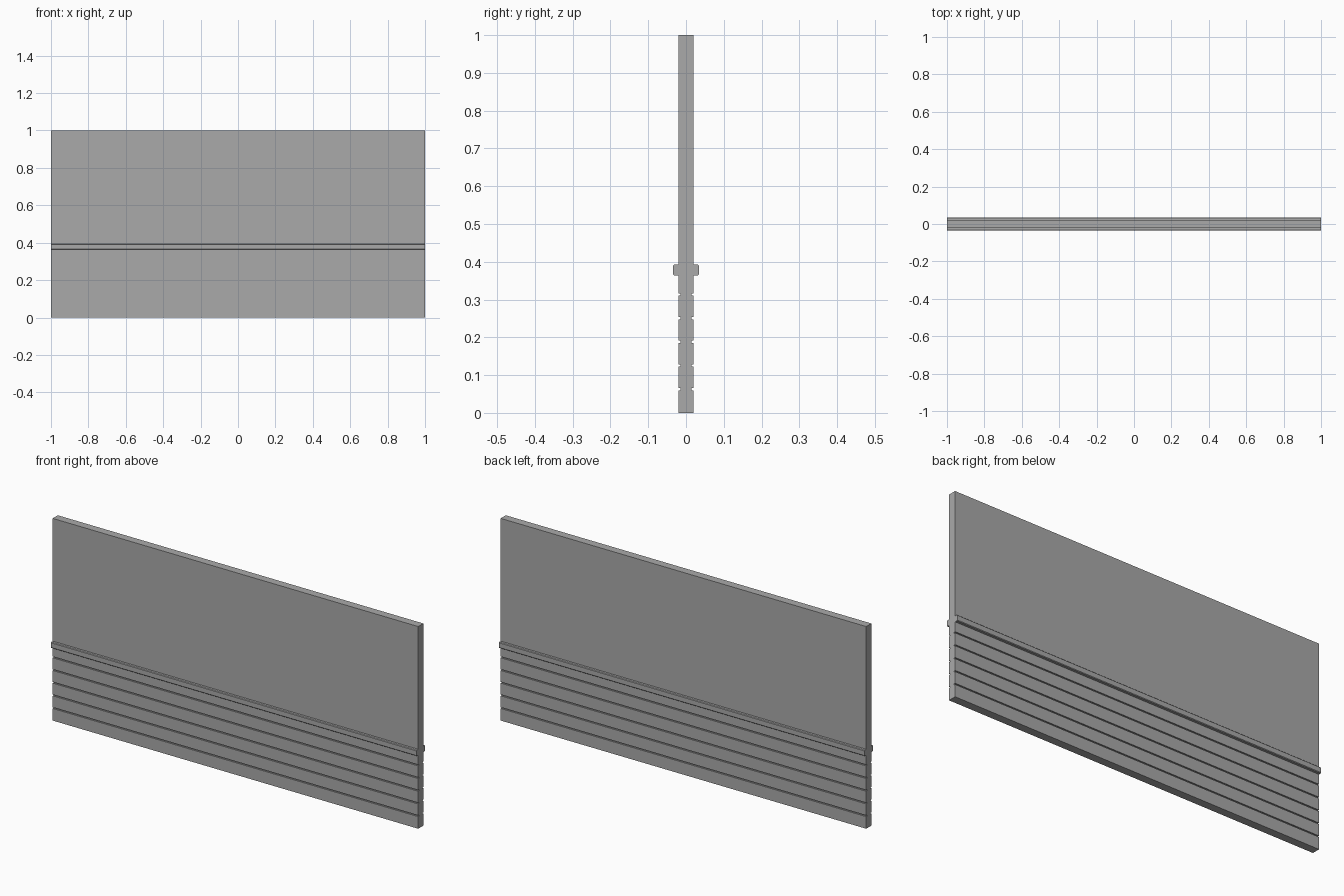
import bpy
import bmesh

cube = bpy.data.objects.get("Cube")
if cube:
    bpy.data.objects.remove(cube, do_unlink=True)

LENGTH = 2.0
HALF = 0.02            # half thickness of the panel
GROOVE = 0.006         # groove depth and height
RAIL = 0.034           # half depth of the rail
RAIL_LOW, RAIL_HIGH = 0.364, 0.393
CHAMFER = 0.003

grey = bpy.data.materials.new("plain grey")
grey.use_nodes = True
colour = (0.4, 0.4, 0.4, 1)
grey.diffuse_color = colour
grey.node_tree.nodes["Principled BSDF"].inputs["Base Color"].default_value = colour


def extrude_profile(name, side):
    """Mirror a (y, z) half profile and extrude it along x."""
    outline = side + [(-y, z) for y, z in reversed(side)]
    bm = bmesh.new()
    face = bm.faces.new([bm.verts.new((-LENGTH / 2, y, z)) for y, z in outline])
    result = bmesh.ops.extrude_face_region(bm, geom=[face])
    moved = [v for v in result["geom"] if isinstance(v, bmesh.types.BMVert)]
    bmesh.ops.translate(bm, verts=moved, vec=(LENGTH, 0, 0))
    bmesh.ops.recalc_face_normals(bm, faces=bm.faces)
    mesh = bpy.data.meshes.new(name)
    bm.to_mesh(mesh)
    bm.free()
    mesh.materials.append(grey)
    obj = bpy.data.objects.new(name, mesh)
    bpy.context.collection.objects.link(obj)


# Lower boards, separated by horizontal grooves on both sides
side = [(HALF, 0)]
for i in range(1, 6):
    z = i * 0.0627
    low, high = z - GROOVE / 2, z + GROOVE / 2
    side += [(HALF, low), (HALF - GROOVE, low), (HALF - GROOVE, high), (HALF, high)]

# Chamfered rail running along both sides
side += [(HALF, RAIL_LOW), (RAIL - CHAMFER, RAIL_LOW), (RAIL, RAIL_LOW + CHAMFER),
         (RAIL, RAIL_HIGH - CHAMFER), (RAIL - CHAMFER, RAIL_HIGH), (HALF, RAIL_HIGH)]

# Plain upper panel
side.append((HALF, 1))
extrude_profile("panelled_wall", side)
